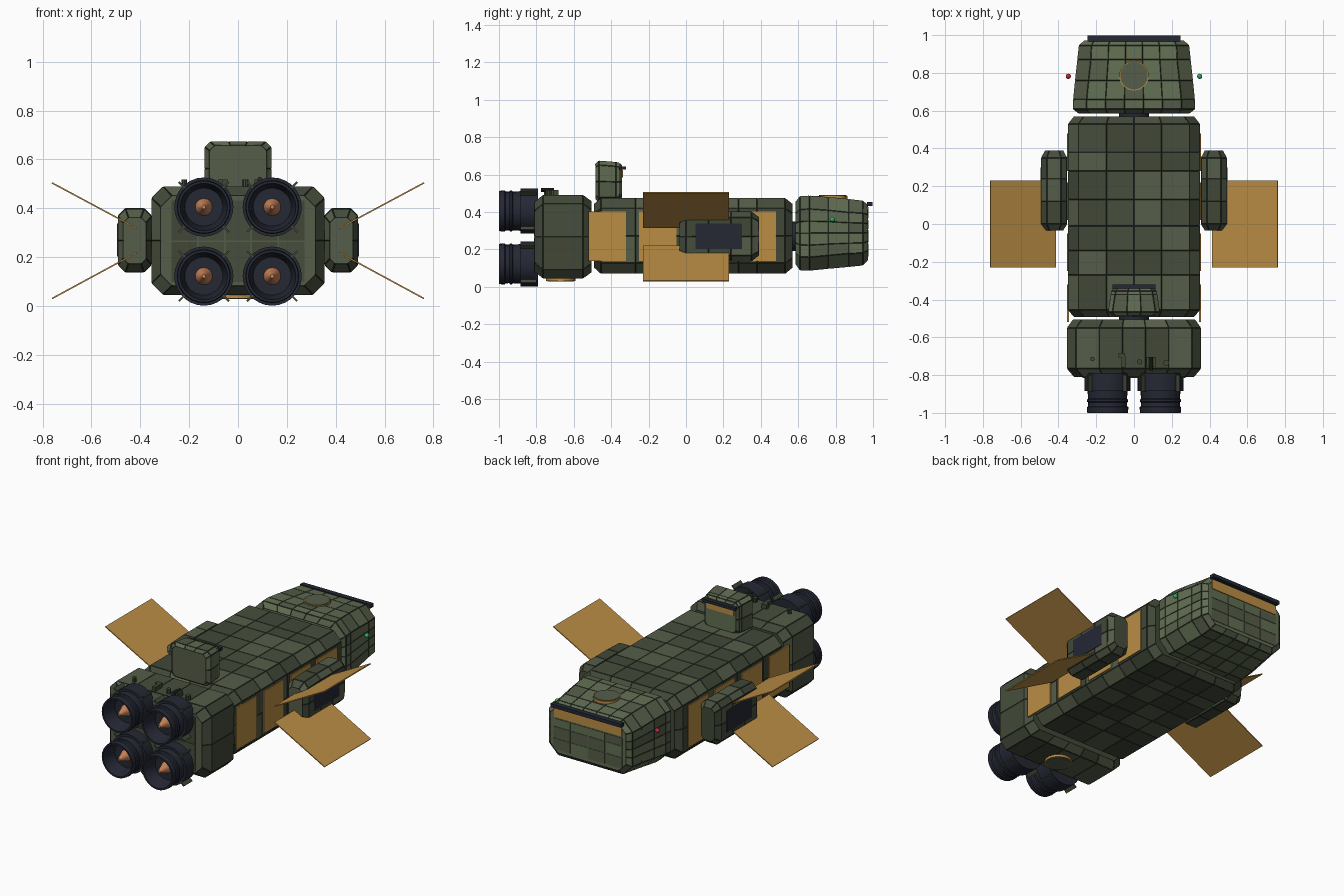
import bpy, bmesh, math, random
from mathutils import Matrix, Vector

if "Cube" in bpy.data.objects:
    bpy.data.objects.remove(bpy.data.objects["Cube"])

random.seed(4)


def mat(name, *rgb):
    m = bpy.data.materials.new(name)
    m.diffuse_color = (*rgb, 1)
    m.use_nodes = True
    m.node_tree.nodes["Principled BSDF"].inputs["Base Color"].default_value = m.diffuse_color
    return m


SEAM = mat("seam_green", 0.022, 0.028, 0.018)
DARK = mat("dark_green", 0.052, 0.064, 0.038)
MID = mat("mid_green", 0.062, 0.076, 0.046)
LIGHT = mat("light_green", 0.09, 0.11, 0.065)
PALE = mat("pale_green", 0.12, 0.155, 0.085)
NAVY = mat("navy", 0.018, 0.021, 0.034)
GOLD = mat("gold", 0.5, 0.27, 0.06)
COPPER = mat("copper", 0.57, 0.22, 0.1)
RED = mat("red_light", 0.6, 0.02, 0.03)
GREEN = mat("green_light", 0.02, 0.45, 0.12)


def finish(name, bm, mats, smooth=False):
    bmesh.ops.recalc_face_normals(bm, faces=bm.faces)
    me = bpy.data.meshes.new(name)
    bm.to_mesh(me)
    bm.free()
    for m in mats:
        me.materials.append(m)
    ob = bpy.data.objects.new(name, me)
    bpy.context.collection.objects.link(ob)
    if smooth:
        bpy.ops.object.select_all(action='DESELECT')
        ob.select_set(True)
        bpy.context.view_layer.objects.active = ob
        bpy.ops.object.shade_smooth_by_angle(angle=math.radians(35))
    return ob


def box(name, c, size, m, angle_y=0.0):
    bm = bmesh.new()
    bmesh.ops.create_cube(bm, size=1, matrix=Matrix.Translation(c)
                          @ Matrix.Rotation(angle_y, 4, 'Y') @ Matrix.Diagonal((*size, 1)))
    return finish(name, bm, [m])


def cylinder(name, c, r1, r2, depth, m, axis='Z', seg=24):
    rot = Matrix.Rotation(math.pi / 2, 4, 'X') if axis == 'Y' else Matrix()
    bm = bmesh.new()
    bmesh.ops.create_cone(bm, cap_ends=True, segments=seg, radius1=r1, radius2=r2,
                          depth=depth, matrix=Matrix.Translation(c) @ rot)
    return finish(name, bm, [m], True)


def plated_body(name, sections, tones, nx, nz, cx=0.0):
    """Loft chamfered rectangles (y, half width, z low, z high, chamfer) into seamed plates."""
    bm = bmesh.new()
    rings = []
    for y, w, z0, z1, c in sections:
        xs = [-w + c + 2 * (w - c) * i / nx for i in range(nx + 1)]
        zs = [z0 + c + (z1 - z0 - 2 * c) * i / nz for i in range(nz + 1)]
        pts = ([(x, z0) for x in xs] + [(w, z) for z in zs]
               + [(x, z1) for x in reversed(xs)] + [(-w, z) for z in reversed(zs)])
        rings.append([bm.verts.new((cx + x, y, z)) for x, z in pts])
    n = len(rings[0])
    plates = [bm.faces.new((a[i], a[(i + 1) % n], b[(i + 1) % n], b[i]))
              for a, b in zip(rings, rings[1:]) for i in range(n)]
    bm.faces.new(rings[0])
    bm.faces.new(rings[-1])
    bmesh.ops.recalc_face_normals(bm, faces=bm.faces)
    for f in bm.faces:
        f.material_index = random.randrange(1, len(tones) + 1)
    rims = bmesh.ops.inset_individual(bm, faces=plates, thickness=0.003, depth=0.002)
    for f in rims["faces"]:
        f.material_index = 0
    return finish(name, bm, [SEAM] + tones)


# Main body, engine block, command module and the necks between them
hull_y = [-0.455, -0.27, -0.14, -0.01, 0.13, 0.28, 0.38, 0.53]
plated_body("main_hull", [(-0.492, 0.315, 0.105, 0.44, 0.05)]
            + [(y, 0.347, 0.072, 0.472, 0.055) for y in hull_y]
            + [(0.57, 0.315, 0.105, 0.44, 0.05)], [DARK, MID, LIGHT, DARK], 4, 2)
plated_body("engine_block", [(-0.81, 0.315, 0.085, 0.45, 0.045), (-0.765, 0.353, 0.047, 0.488, 0.047),
                             (-0.55, 0.353, 0.047, 0.488, 0.047), (-0.505, 0.32, 0.08, 0.455, 0.045)],
            [DARK, MID, LIGHT], 5, 2)
plated_body("command_module", [(0.585, 0.29, 0.125, 0.45, 0.06), (0.61, 0.322, 0.09, 0.482, 0.07),
                               (0.66, 0.32, 0.088, 0.485, 0.07), (0.76, 0.31, 0.098, 0.478, 0.07),
                               (0.87, 0.298, 0.108, 0.467, 0.07), (0.945, 0.29, 0.116, 0.458, 0.065),
                               (0.972, 0.26, 0.145, 0.435, 0.05)], [LIGHT, PALE, PALE], 5, 4)
cylinder("front_neck", (0, 0.575, 0.27), 0.08, 0.08, 0.1, NAVY, 'Y')
cylinder("rear_neck", (0, -0.5, 0.27), 0.08, 0.08, 0.1, NAVY, 'Y')

# Command module front: plates, window, visor, roof hatch
for i in range(4):
    for z in (0.197, 0.27, 0.332):
        box("nose_plate", (-0.18 + 0.12 * i, 0.972, z), (0.115, 0.006, 0.068 if z < 0.3 else 0.048),
            random.choice([LIGHT, PALE]))
box("nose_window", (0, 0.972, 0.396), (0.47, 0.01, 0.06), GOLD)
box("nose_visor", (0, 0.982, 0.442), (0.49, 0.03, 0.022), NAVY)
cylinder("roof_hatch_ring", (0, 0.785, 0.475), 0.078, 0.078, 0.022, GOLD, seg=32)
cylinder("roof_hatch", (0, 0.785, 0.478), 0.073, 0.073, 0.024, LIGHT, seg=32)

# Dorsal cabin
plated_body("dorsal_cabin", [(-0.485, 0.115, 0.47, 0.655, 0.02), (-0.465, 0.135, 0.455, 0.672, 0.022),
                             (-0.375, 0.122, 0.455, 0.665, 0.022), (-0.355, 0.118, 0.46, 0.66, 0.022),
                             (-0.342, 0.105, 0.475, 0.645, 0.02)], [LIGHT, PALE], 3, 2)
box("cabin_window", (0, -0.341, 0.604), (0.19, 0.008, 0.04), GOLD)
box("cabin_visor", (0, -0.332, 0.635), (0.23, 0.024, 0.018), NAVY)

# Mirrored flank parts
for s in (-1, 1):
    for y in (-0.42, -0.15, 0.12, 0.38):
        box("flank_panel", (s * 0.35, y, 0.27), (0.01, 0.2, 0.264), GOLD)
    plated_body("side_pod", [(-0.035, 0.045, 0.175, 0.36, 0.02), (0.0, 0.067, 0.14, 0.395, 0.03),
                             (0.12, 0.067, 0.138, 0.4, 0.03), (0.24, 0.067, 0.138, 0.4, 0.03),
                             (0.35, 0.067, 0.138, 0.4, 0.03), (0.39, 0.045, 0.17, 0.37, 0.02)],
                [DARK, MID, LIGHT], 1, 2, cx=s * 0.423)
    box("pod_screen", (s * 0.489, 0.175, 0.27), (0.012, 0.25, 0.135), NAVY)
    # Splayed solar wings
    for a, b in (((0.415, 0.318), (0.762, 0.504)), ((0.415, 0.218), (0.762, 0.03))):
        d = Vector((b[0] - a[0], b[1] - a[1]))
        box("solar_wing", (s * (a[0] + b[0]) / 2, 0, (a[1] + b[1]) / 2), (d.length, 0.46, 0.006),
            GOLD, -s * math.atan2(d.y, d.x))
    # Navigation lights
    bm = bmesh.new()
    bmesh.ops.create_icosphere(bm, subdivisions=2, radius=0.014,
                               matrix=Matrix.Translation((s * 0.348, 0.782, 0.36)))
    finish("navigation_light", bm, [GREEN if s > 0 else RED], True)

# Engines: turned nozzle, copper cone, radial fins
nozzle = [(0, -0.79), (0.121, -0.79), (0.121, -0.885), (0.106, -0.885), (0.103, -0.925), (0.109, -0.93),
          (0.109, -0.94), (0.103, -0.945), (0.104, -0.965), (0.11, -0.97), (0.11, -0.98),
          (0.107, -1.0), (0.097, -1.0), (0.078, -0.91), (0, -0.91)]
for x in (-0.14, 0.14):
    for z in (0.122, 0.405):
        bm = bmesh.new()
        vs = [bm.verts.new((x + r, y, z)) for r, y in nozzle]
        es = [bm.edges.new(p) for p in zip(vs, vs[1:])]
        bmesh.ops.spin(bm, geom=vs + es, cent=(x, 0, z), axis=(0, 1, 0), angle=math.tau, steps=28)
        bmesh.ops.remove_doubles(bm, verts=bm.verts, dist=0.0005)
        finish("engine_nozzle", bm, [NAVY], True)
        cylinder("engine_cone", (x, -0.945, z), 0.036, 0.008, 0.075, COPPER, 'Y', 16)
        for k in range(4):
            t = math.pi / 4 + k * math.pi / 2
            box("engine_fin", (x + 0.128 * math.cos(t), -0.843, z + 0.128 * math.sin(t)),
                (0.034, 0.085, 0.008), DARK, -t)

# Rear plates, belly disc and roof fittings on the engine block
for i in range(5):
    for z in (0.18, 0.35):
        box("rear_plate", (-0.22 + 0.11 * i, -0.81, z), (0.104, 0.008, 0.165), random.choice([DARK, MID]))
cylinder("belly_disc_ring", (0, -0.67, 0.042), 0.078, 0.078, 0.022, GOLD, seg=32)
cylinder("belly_disc", (0, -0.67, 0.04), 0.07, 0.07, 0.024, LIGHT, seg=32)
for x, y, r in ((-0.22, -0.715, 0.012), (0.03, -0.73, 0.014), (0.17, -0.735, 0.016)):
    cylinder("roof_valve", (x, y, 0.5), r, r, 0.036, DARK, seg=10)
for x, y, w, d in ((-0.055, -0.73, 0.022, 0.06), (-0.065, -0.695, 0.035, 0.025), (0.09, -0.73, 0.045, 0.05)):
    box("roof_fitting", (x, y, 0.5), (w, d, 0.034), DARK)
cylinder("roof_pipe", (0.09, -0.74, 0.517), 0.011, 0.011, 0.07, SEAM, 'Y', 10)
